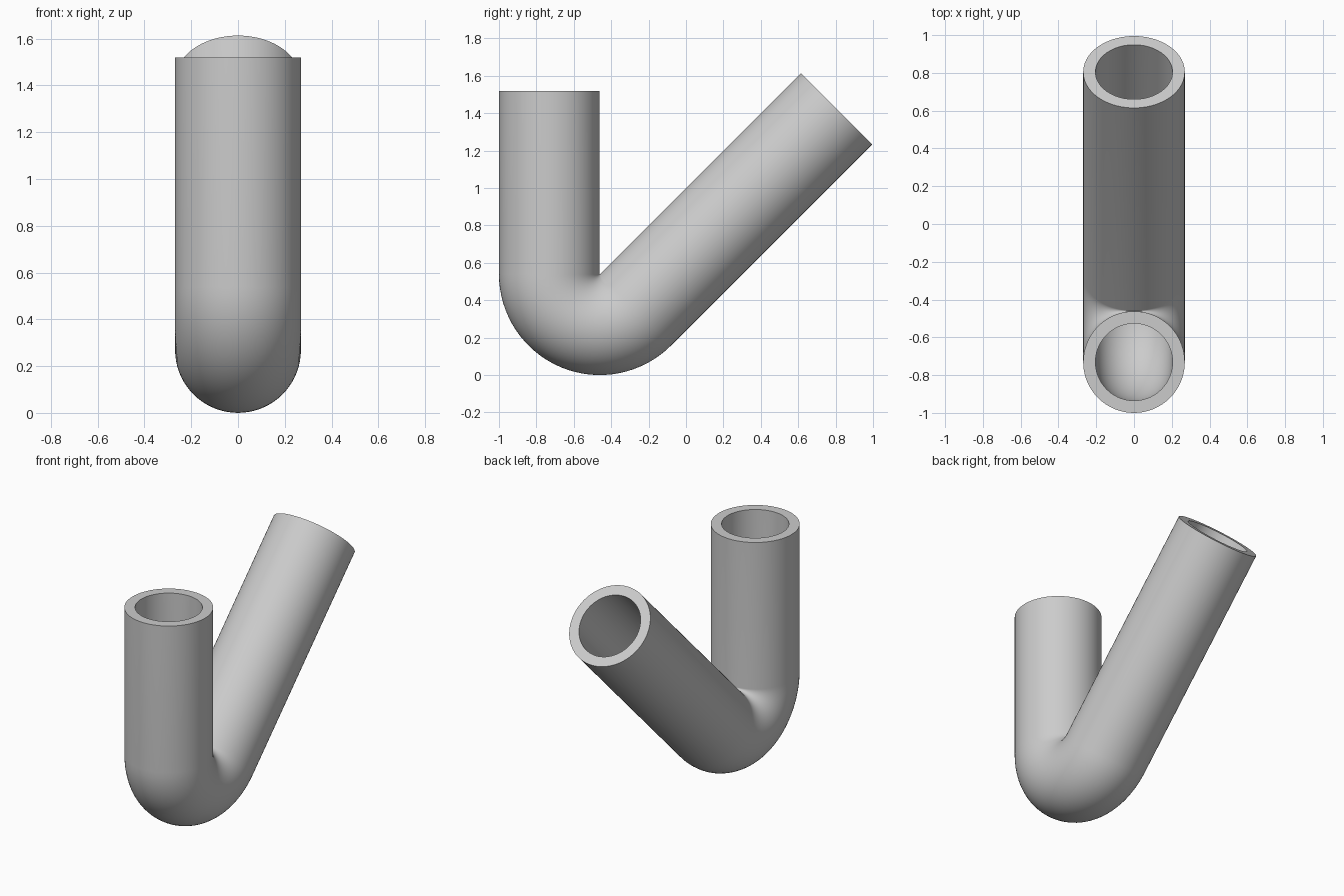
import bpy
import bmesh
from math import sin, cos, pi, radians
from mathutils import Vector

cube = bpy.data.objects.get("Cube")
if cube:
    bpy.data.objects.remove(cube, do_unlink=True)

OUTER, INNER, BEND = 0.269, 0.204, 0.27
SIDES, BEND_STEPS = 72, 32
SWEEP = radians(135)
CENTRE = Vector((0, -0.461, 0.539))   # centre of the bend
SHORT_LEG, LONG_LEG = 0.98, 1.52
ACROSS = Vector((1, 0, 0))


def station(angle, along=0.0):
    """Point on the centre line and the outward direction of its ring."""
    outward = Vector((0, -cos(angle), -sin(angle)))
    forward = Vector((0, sin(angle), -cos(angle)))
    return CENTRE + outward * BEND + forward * along, outward


# Centre line: upright leg, bend, slanted leg
stations = [station(0, -SHORT_LEG)]
stations += [station(SWEEP * i / BEND_STEPS) for i in range(BEND_STEPS + 1)]
stations.append(station(SWEEP, LONG_LEG))

bm = bmesh.new()


def ring(point, outward, radius):
    angles = [2 * pi * i / SIDES for i in range(SIDES)]
    return [bm.verts.new(point + (ACROSS * cos(a) + outward * sin(a)) * radius)
            for a in angles]


def bridge(a, b):
    for i in range(SIDES):
        j = (i + 1) % SIDES
        bm.faces.new((a[i], a[j], b[j], b[i]))


# Outer wall, far rim, inner wall back, near rim
rings = [ring(p, o, OUTER) for p, o in stations]
rings += [ring(p, o, INNER) for p, o in reversed(stations)]
for a, b in zip(rings, rings[1:] + rings[:1]):
    bridge(a, b)
bmesh.ops.recalc_face_normals(bm, faces=bm.faces)

mesh = bpy.data.meshes.new("bent_pipe")
bm.to_mesh(mesh)
bm.free()
pipe = bpy.data.objects.new("bent_pipe", mesh)
bpy.context.collection.objects.link(pipe)

# Plain grey
grey = bpy.data.materials.new("light_grey")
grey.use_nodes = True
colour = (0.6, 0.6, 0.6, 1)
grey.diffuse_color = colour
grey.node_tree.nodes["Principled BSDF"].inputs["Base Color"].default_value = colour
mesh.materials.append(grey)

# Smooth walls, sharp rims
bpy.ops.object.select_all(action="DESELECT")
pipe.select_set(True)
bpy.context.view_layer.objects.active = pipe
bpy.ops.object.shade_smooth_by_angle(angle=radians(30))
